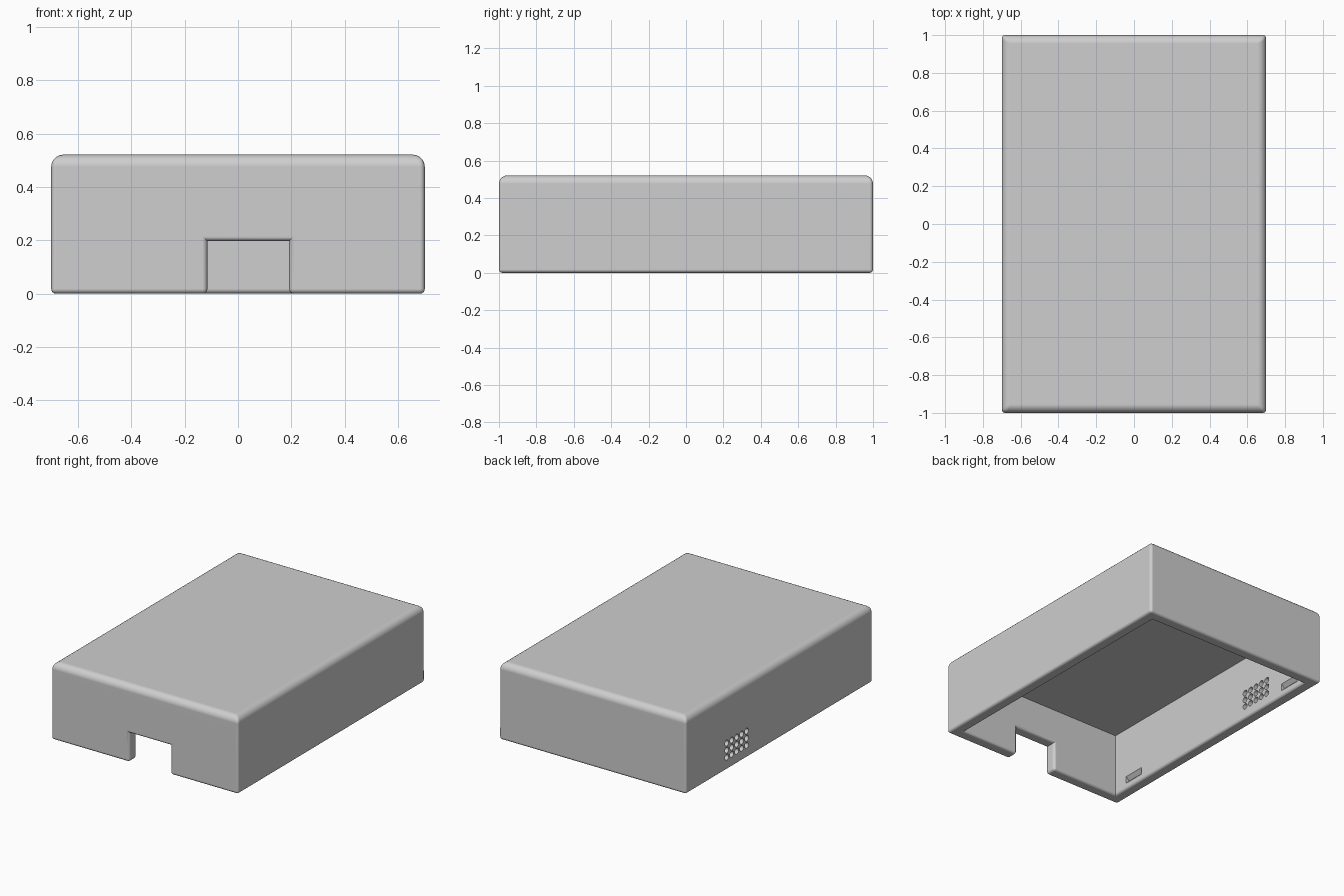
import bpy
import bmesh
from mathutils import Matrix, Vector

if "Cube" in bpy.data.objects:
    bpy.data.objects.remove(bpy.data.objects["Cube"], do_unlink=True)

WIDTH, LENGTH, HEIGHT, WALL = 1.4, 2.0, 0.521, 0.08
CEILING = 0.433
TOP_RADIUS, EDGE_RADIUS = 0.045, 0.018


def add_box(bm, low, high):
    low, high = Vector(low), Vector(high)
    size, centre = high - low, (high + low) / 2
    matrix = Matrix.Translation(centre) @ Matrix.Diagonal((*size, 1))
    bmesh.ops.create_cube(bm, size=1, matrix=matrix)


def make_object(name, bm):
    mesh = bpy.data.meshes.new(name)
    bmesh.ops.recalc_face_normals(bm, faces=bm.faces)
    bm.to_mesh(mesh)
    bm.free()
    obj = bpy.data.objects.new(name, mesh)
    bpy.context.scene.collection.objects.link(obj)
    return obj


def cut(target, name, bm):
    cutter = make_object(name, bm)
    cutter.hide_render = True
    modifier = target.modifiers.new(name, "BOOLEAN")
    modifier.operation = "DIFFERENCE"
    modifier.solver = "EXACT"
    modifier.object = cutter
    bpy.ops.object.modifier_apply(modifier=name)
    bpy.data.objects.remove(cutter, do_unlink=True)


grey = bpy.data.materials.new("light_grey_plastic")
grey.use_nodes = True
grey.diffuse_color = (0.62, 0.62, 0.62, 1)
grey.node_tree.nodes["Principled BSDF"].inputs["Base Color"].default_value = grey.diffuse_color

# Outer body
x, y = WIDTH / 2, LENGTH / 2
bm = bmesh.new()
add_box(bm, (-x, -y, 0), (x, y, HEIGHT))
cover = make_object("enclosure_cover", bm)
cover.data.materials.append(grey)
bpy.ops.object.select_all(action="DESELECT")
cover.select_set(True)
bpy.context.view_layer.objects.active = cover

# Hollow inside, open at the bottom
bm = bmesh.new()
add_box(bm, (WALL - x, WALL - y, -0.1), (x - WALL, y - WALL, CEILING))
cut(cover, "cavity_cutter", bm)

# Cable opening in the front wall
bm = bmesh.new()
add_box(bm, (-0.115, -y - 0.05, -0.1), (0.192, WALL - y + 0.02, 0.197))
cut(cover, "opening_cutter", bm)

# Round all outward corners, with a larger radius around the top
bm = bmesh.new()
bm.from_mesh(cover.data)
weight = bm.edges.layers.float.new("bevel_weight_edge")
for edge in bm.edges:
    if edge.calc_face_angle_signed(0) > 1:
        on_top = all(v.co.z > CEILING + 0.01 for v in edge.verts)
        edge[weight] = 1 if on_top else EDGE_RADIUS / TOP_RADIUS
bm.to_mesh(cover.data)
bm.free()
bevel = cover.modifiers.new("rounding", "BEVEL")
bevel.limit_method = "WEIGHT"
bevel.width = TOP_RADIUS
bevel.segments = 5
bpy.ops.object.modifier_apply(modifier=bevel.name)

# Round vent holes through the right wall, near the back
bm = bmesh.new()
for column in range(5):
    for row in range(3):
        centre = (WALL / 2 - x, 0.457 + (column - 2) * 0.053, 0.134 + (row - 1) * 0.048)
        bmesh.ops.create_cone(
            bm, cap_ends=True, segments=16, radius1=0.02, radius2=0.02, depth=WALL * 2,
            matrix=Matrix.Translation(centre) @ Matrix.Rotation(1.5708, 4, "Y"))
cut(cover, "vent_cutter", bm)

# V-shaped snap grooves inside both long walls
bm = bmesh.new()
for side in (-1, 1):
    for groove_y in (-0.74, 0.785):
        centre = (side * (x - WALL), groove_y, 0.066)
        bmesh.ops.create_cone(
            bm, cap_ends=True, segments=4, radius1=0.024, radius2=0.024, depth=0.15,
            matrix=Matrix.Translation(centre) @ Matrix.Rotation(1.5708, 4, "X"))
cut(cover, "groove_cutter", bm)

# Smooth roundings, flat walls
bpy.ops.object.shade_smooth_by_angle(angle=0.6)
normals = cover.modifiers.new("flat_walls", "WEIGHTED_NORMAL")
normals.keep_sharp = True
